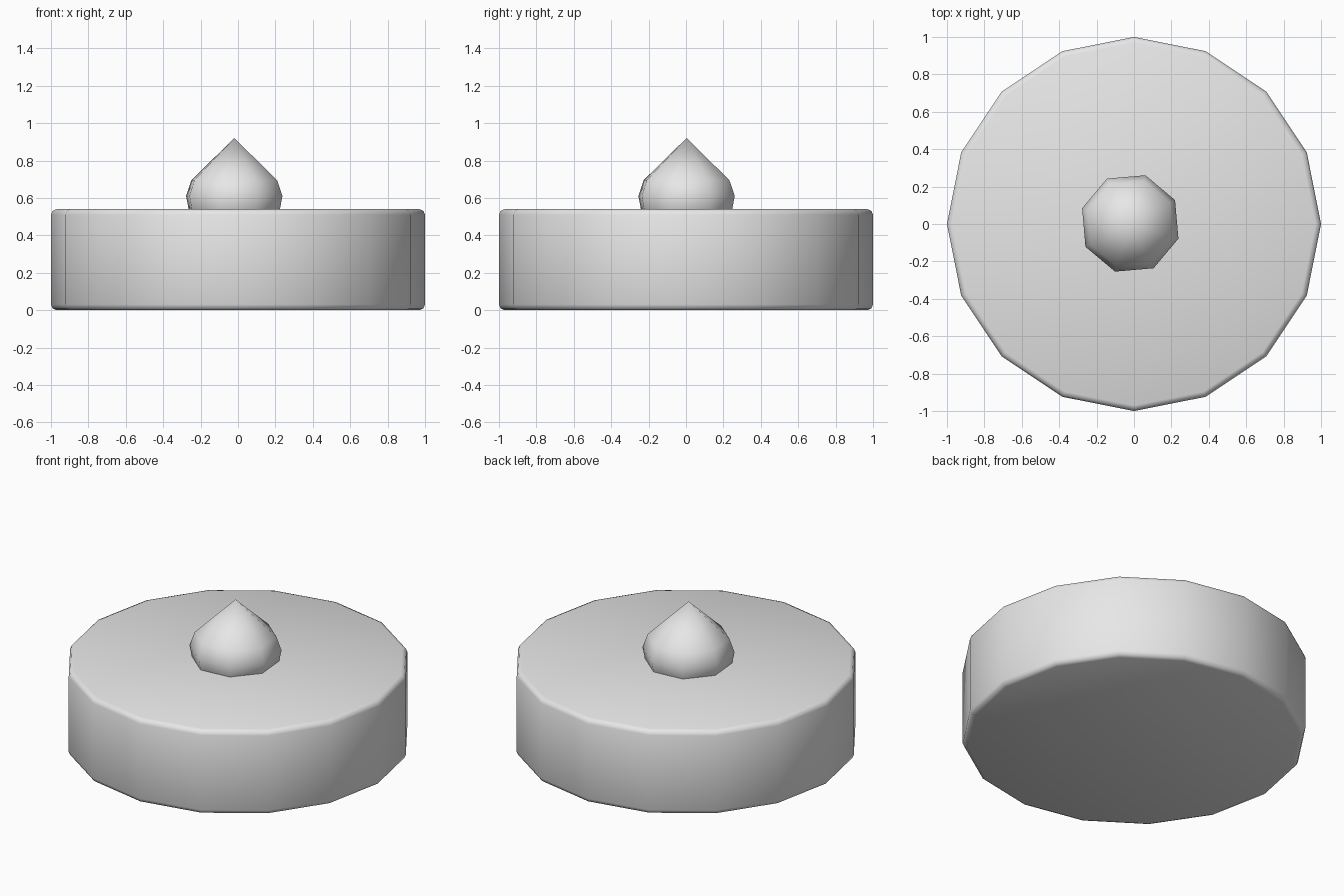
import bpy
import bmesh
from math import cos, sin, radians, tau

cube = bpy.data.objects.get("Cube")
if cube:
    bpy.data.objects.remove(cube, do_unlink=True)

grey = bpy.data.materials.new("light_grey")
grey.use_nodes = True
colour = (0.8, 0.8, 0.8, 1)
grey.diffuse_color = colour
grey.node_tree.nodes["Principled BSDF"].inputs["Base Color"].default_value = colour


def lathe(name, profile, sides, turn=0, location=(0, 0, 0), sharp=60):
    """Revolve (radius, height) points from bottom to top into a closed smooth solid."""
    bm = bmesh.new()
    rings = []
    for r, z in profile:
        if r == 0:
            rings.append([bm.verts.new((0, 0, z))] * sides)
        else:
            angles = [turn + tau * i / sides for i in range(sides)]
            rings.append([bm.verts.new((r * cos(a), r * sin(a), z)) for a in angles])
    for low, high in zip(rings, rings[1:]):
        for i in range(sides):
            j = (i + 1) % sides
            corners = dict.fromkeys((low[i], low[j], high[j], high[i]))
            bm.faces.new(list(corners))
    for ring in (rings[0], rings[-1]):
        if ring[0] is not ring[1]:
            bm.faces.new(ring)
    bmesh.ops.recalc_face_normals(bm, faces=bm.faces)
    mesh = bpy.data.meshes.new(name)
    bm.to_mesh(mesh)
    bm.free()
    mesh.materials.append(grey)
    obj = bpy.data.objects.new(name, mesh)
    obj.location = location
    bpy.context.collection.objects.link(obj)
    bpy.ops.object.select_all(action="DESELECT")
    obj.select_set(True)
    bpy.context.view_layer.objects.active = obj
    bpy.ops.object.shade_smooth_by_angle(angle=radians(sharp))
    return obj


# Thick round base with softened rims
height, rim = 0.54, 0.03
lathe("base", [(1 - rim, 0), (1 - rim * 0.3, rim * 0.3), (1, rim),
               (1, height - rim), (1 - rim * 0.3, height - rim * 0.3),
               (1 - rim, height)], 16)

# Pointed drop-shaped knob, sunk into the base
lathe("knob", [(0, 0.38), (0.16, 0.42), (0.25, 0.51), (0.27, 0.61),
               (0.24, 0.695), (0, 0.92)], 8, radians(27.5), (-0.02, 0.003, 0))
